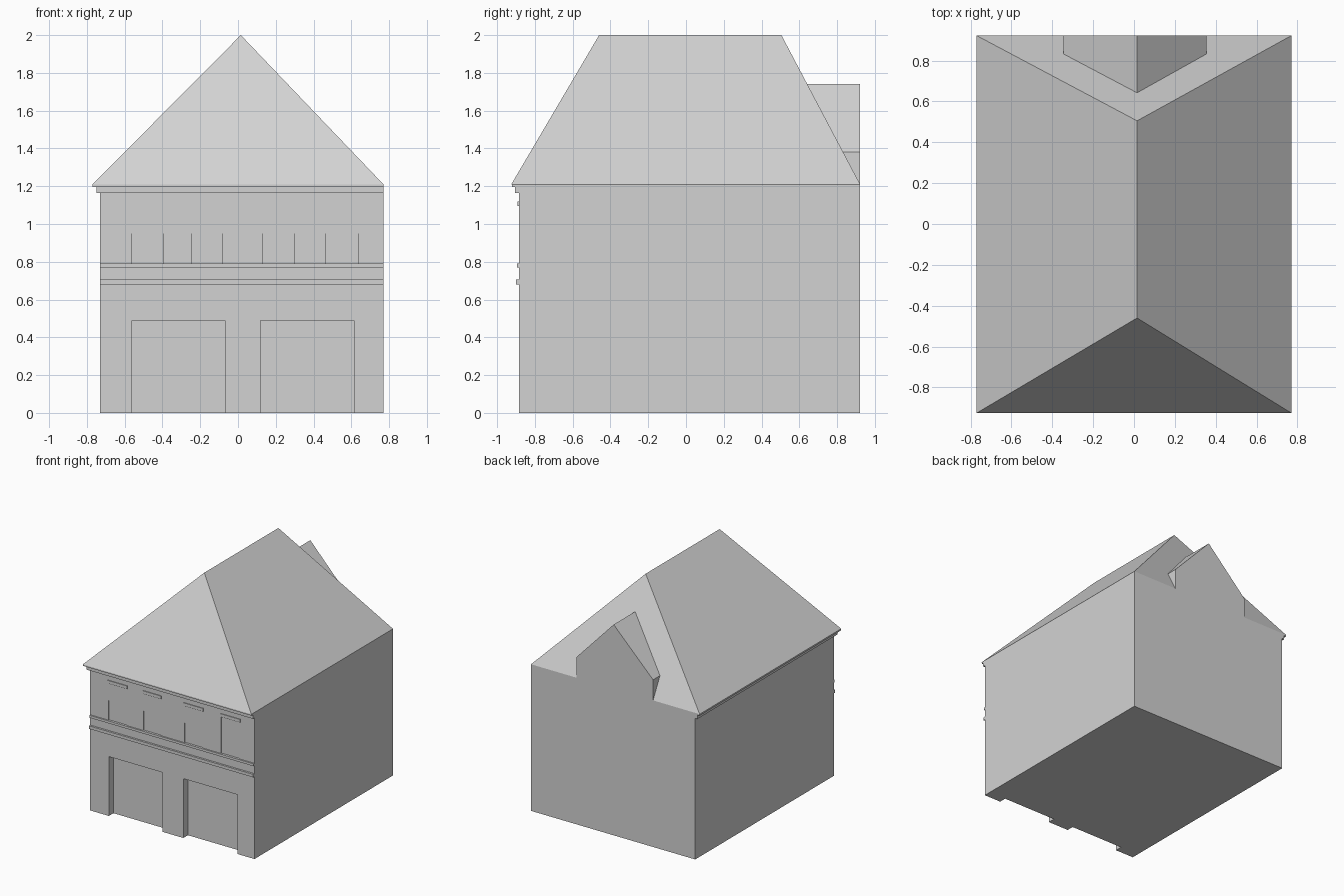
import bpy, bmesh

if "Cube" in bpy.data.objects:
    bpy.data.objects.remove(bpy.data.objects["Cube"])

# One flat plaster-grey colour for the whole building
grey = bpy.data.materials.new("plaster_grey")
grey.diffuse_color = (0.65, 0.65, 0.65, 1)
grey.use_nodes = True
grey.node_tree.nodes["Principled BSDF"].inputs["Base Color"].default_value = grey.diffuse_color

LEFT, RIGHT = -0.73, 0.77      # side walls
FRONT, BACK = -0.885, 0.922    # front and back walls
RIDGE_X, EAVE_Z = 0.015, 1.21


def make(name, verts, faces):
    bm = bmesh.new()
    vs = [bm.verts.new(v) for v in verts]
    for f in faces:
        bm.faces.new([vs[i] for i in f])
    bmesh.ops.recalc_face_normals(bm, faces=bm.faces)
    me = bpy.data.meshes.new(name)
    bm.to_mesh(me)
    bm.free()
    me.materials.append(grey)
    ob = bpy.data.objects.new(name, me)
    bpy.context.collection.objects.link(ob)
    return ob


def boxes(name, spans):
    """One object made of boxes given as (x0, x1, y0, y1, z0, z1)."""
    verts, faces = [], []
    for x0, x1, y0, y1, z0, z1 in spans:
        n = len(verts)
        verts += [(x, y, z) for z in (z0, z1)
                  for x, y in ((x0, y0), (x1, y0), (x1, y1), (x0, y1))]
        faces += [[n + i for i in f] for f in
                  ((0, 1, 2, 3), (4, 5, 6, 7), (0, 1, 5, 4),
                   (1, 2, 6, 5), (2, 3, 7, 6), (3, 0, 4, 7))]
    return make(name, verts, faces)


def prism(name, profile, y0, y1):
    """Extrude an (x, z) profile along y."""
    n = len(profile)
    verts = [(x, y, z) for y in (y0, y1) for x, z in profile]
    faces = [range(n), range(n, 2 * n)]
    faces += [(i, (i + 1) % n, n + (i + 1) % n, n + i) for i in range(n)]
    return make(name, verts, faces)


# Walls, with garage bays and shallow window recesses cut in the front
doors = [(-0.56, -0.07), (0.12, 0.615)]
windows = [(-0.565, -0.395), (-0.245, -0.085), (0.13, 0.30), (0.465, 0.635)]
walls = boxes("walls", [(LEFT, RIGHT, FRONT, BACK, 0, 1.165)])
cutter = boxes("front_opening_cutter",
               [(a, b, FRONT - 0.1, FRONT + 0.06, -0.1, 0.49) for a, b in doors] +
               [(a, b, FRONT - 0.1, FRONT + 0.008, 0.79, 1.09) for a, b in windows])
cutter.hide_render = True
cutter.hide_viewport = True
cut = walls.modifiers.new("openings", 'BOOLEAN')
cut.operation = 'DIFFERENCE'
cut.solver = 'EXACT'
cut.object = cutter

# Upper sashes stand slightly forward; lintels sit above the windows
boxes("upper_sashes", [(a, b, FRONT + 0.004, FRONT + 0.008, 0.95, 1.09)
                       for a, b in windows])
boxes("window_lintels", [(a - 0.006, b + 0.006, FRONT - 0.006, FRONT, 1.095, 1.12)
                         for a, b in windows])

# Horizontal bands across the front
boxes("lower_band", [(LEFT, RIGHT, FRONT - 0.016, FRONT, 0.68, 0.705)])
boxes("upper_band", [(LEFT, RIGHT, FRONT - 0.011, FRONT, 0.77, 0.79)])

# Stepped cornice, overhanging the front and the left side
boxes("cornice_lower", [(-0.75, RIGHT, -0.905, BACK, 1.165, 1.197)])
boxes("cornice_upper", [(-0.77, RIGHT, -0.922, BACK, 1.197, EAVE_Z)])

# Hipped roof
make("hipped_roof",
     [(-0.77, -0.925, EAVE_Z), (RIGHT, -0.925, EAVE_Z), (RIGHT, BACK, EAVE_Z),
      (-0.77, BACK, EAVE_Z), (RIDGE_X, -0.46, 2), (RIDGE_X, 0.505, 2)],
     [(0, 1, 2, 3), (0, 1, 4), (1, 2, 5, 4), (2, 3, 5), (3, 0, 4, 5)])

# Gabled dormer rising flush with the back wall
prism("rear_dormer",
      [(-0.345, EAVE_Z), (0.355, EAVE_Z), (0.355, 1.38), (RIDGE_X, 1.74), (-0.345, 1.38)],
      0.62, BACK)
